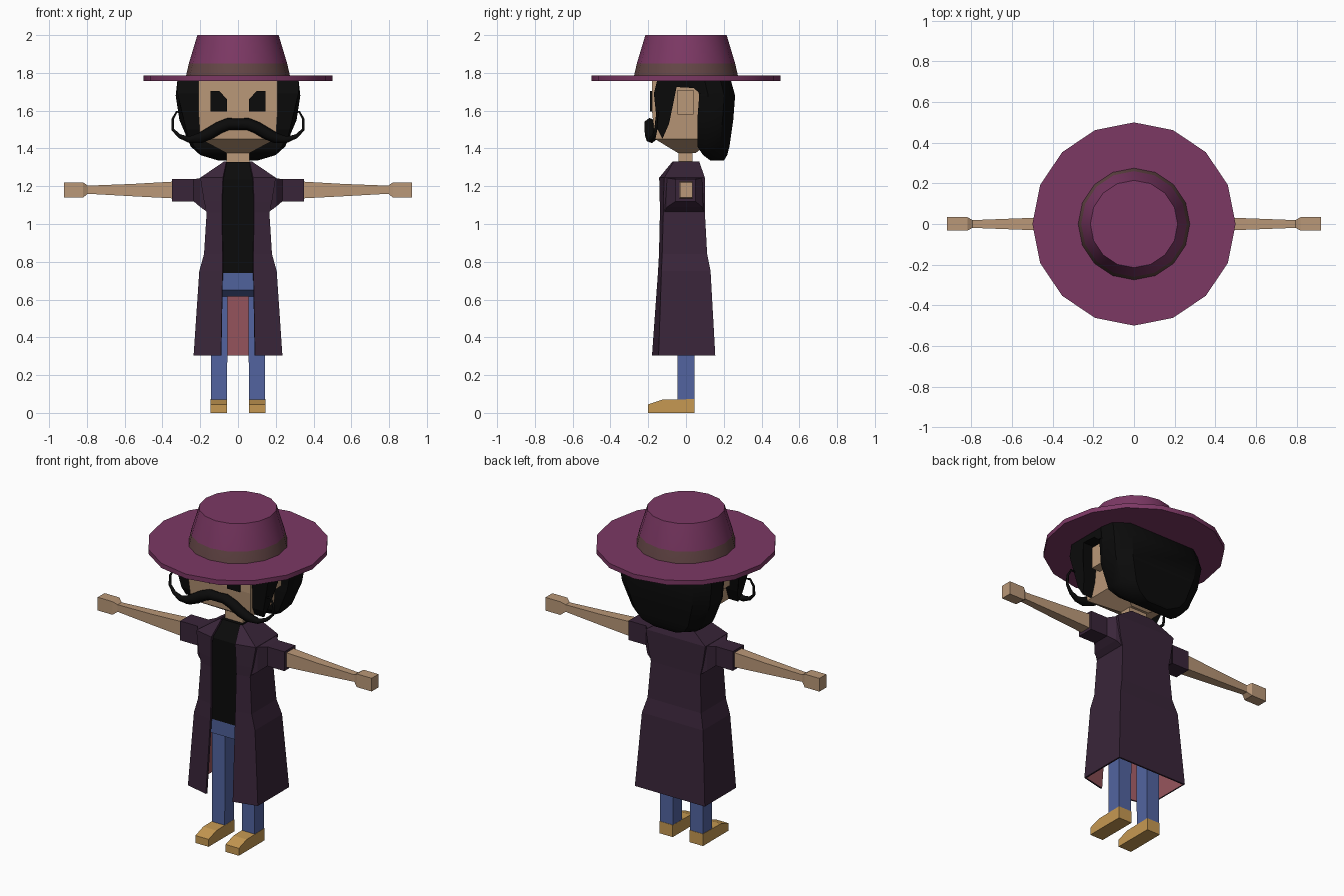
import bpy, bmesh, math

if "Cube" in bpy.data.objects:
    bpy.data.objects.remove(bpy.data.objects["Cube"])


def material(name, r, g, b):
    m = bpy.data.materials.new(name)
    lin = [((c / 255 + 0.055) / 1.055) ** 2.4 if c > 10 else c / 255 / 12.92 for c in (r, g, b)]
    m.diffuse_color = (*lin, 1)
    m.use_nodes = True
    m.node_tree.nodes["Principled BSDF"].inputs["Base Color"].default_value = m.diffuse_color
    return m


PLUM = material("plum felt", 124, 56, 100)
BAND = material("brown band", 100, 70, 70)
SKIN = material("skin", 186, 152, 120)
BLACK = material("black", 11, 11, 11)
COAT = material("dark purple coat", 57, 37, 57)
LINING = material("red lining", 152, 86, 94)
DENIM = material("blue denim", 82, 100, 160)
TAN = material("tan leather", 198, 153, 82)


def loft(name, rings, *mats, mirror=False):
    """Skin a closed solid over rings of points, optionally with a copy at -x."""
    bm = bmesh.new()
    for s in ((1, -1) if mirror else (1,)):
        loops = [[bm.verts.new((s * x, y, z)) for x, y, z in ring] for ring in rings]
        n = len(loops[0])
        for a, b in zip(loops, loops[1:]):
            for i in range(n):
                j = (i + 1) % n
                bm.faces.new((a[i], a[j], b[j], b[i]))
        bm.faces.new(loops[0])
        bm.faces.new(loops[-1])
    bmesh.ops.recalc_face_normals(bm, faces=bm.faces)
    return finish(name, bm, *mats)


def finish(name, bm, *mats):
    me = bpy.data.meshes.new(name)
    bm.to_mesh(me)
    bm.free()
    for m in mats:
        me.materials.append(m)
    ob = bpy.data.objects.new(name, me)
    bpy.context.collection.objects.link(ob)
    return ob


def smooth(ob, degrees):
    bpy.ops.object.select_all(action='DESELECT')
    ob.select_set(True)
    bpy.context.view_layer.objects.active = ob
    bpy.ops.object.shade_smooth_by_angle(angle=math.radians(degrees))


def rect_z(z, x0, x1, y0, y1):
    return [(x0, y0, z), (x1, y0, z), (x1, y1, z), (x0, y1, z)]


def rect_x(x, y0, y1, z0, z1):
    return [(x, y0, z0), (x, y1, z0), (x, y1, z1), (x, y0, z1)]


# Hat: sixteen-sided brim and tapered crown with a band
def circle(r, z):
    return [(r * math.sin(i * math.pi / 8), r * math.cos(i * math.pi / 8), z) for i in range(16)]


hat = loft("hat", [circle(r, z) for r, z in
                   [(.5, 1.757), (.5, 1.785), (.275, 1.785), (.26, 1.85), (.215, 2)]], PLUM, BAND)
for p in hat.data.polygons:
    if 1.79 < p.center.z < 1.85:
        p.material_index = 1
smooth(hat, 30)

# Head with tapered jaw, neck and ears
loft("head", [rect_z(1.375, -.06, .06, -.04, .05), rect_z(1.45, -.2, .2, -.165, .15),
              rect_z(1.6, -.21, .21, -.18, .18), rect_z(1.77, -.21, .21, -.18, .18)], SKIN)
loft("neck", [rect_z(1.28, -.06, .06, -.04, .035), rect_z(1.40, -.06, .06, -.04, .035)], SKIN)
loft("ears", [rect_x(.2, -.045, .04, 1.58, 1.71), rect_x(.265, -.045, .04, 1.58, 1.71)],
     SKIN, mirror=True)

# Eyes with slanted inner corners
eye = [(.058, 1.595), (.145, 1.595), (.145, 1.705), (.1, 1.705), (.058, 1.66)]
loft("eyes", [[(x, y, z) for x, z in eye] for y in (-.19, -.181)], BLACK, mirror=True)


# Hair: rounded mass at the back, tapering toward the nape
def hair_ring(z, w, y0, y1):
    c = (y1 - y0) * .5
    half = [(w * .93, y0), (w, y0 + c * .5), (w * .95, y1 - c * .6), (w * .7, y1)]
    return [(x, y, z) for x, y in half] + [(-x, y, z) for x, y in reversed(half)]


hair = loft("back_hair", [hair_ring(*r) for r in
                          [(1.335, .1, .13, .2), (1.365, .2, .09, .218), (1.41, .25, .06, .23),
                           (1.55, .31, .06, .25), (1.68, .33, .07, .26), (1.77, .32, .05, .235)]],
            BLACK)
smooth(hair, 35)

# Side hair arching over the ears into the sideburns
side = [(.1, 1.77), (-.15, 1.77), (-.17, 1.69), (-.15, 1.5), (-.125, 1.45), (-.09, 1.53),
        (-.065, 1.65), (-.05, 1.725), (.04, 1.72), (.075, 1.69), (.1, 1.69)]
loft("side_hair", [[(.19, y, z) for y, z in side],
                   [(.32 - max(0, 1.68 - z) * .25, y, z) for y, z in side]], BLACK, mirror=True)

# Moustache: one tapering tube with thin upward curls
path = [(.345, .03, 1.50, .008), (.31, .02, 1.465, .011), (.26, .01, 1.447, .017),
        (.2, .005, 1.455, .028), (.15, .0, 1.48, .032), (.1, 0, 1.51, .032), (.05, 0, 1.53, .032)]
tip = [(.30, .04, 1.59, .005), (.325, .04, 1.594, .006), (.346, .035, 1.555, .007)]
half = tip + path
points = [(-x, y, z, r) for x, y, z, r in half] + [(0, 0, 1.528, .03)] + half[::-1]
cu = bpy.data.curves.new("moustache", 'CURVE')
cu.dimensions = '3D'
cu.bevel_depth = 1
cu.bevel_resolution = 1
cu.use_fill_caps = True
sp = cu.splines.new('POLY')
sp.points.add(len(points) - 1)
for p, (x, y, z, r) in zip(sp.points, points):
    p.co = (x, y - .19, z, 1)
    p.radius = r
cu.materials.append(BLACK)
moustache = bpy.data.objects.new("moustache", cu)
bpy.context.collection.objects.link(moustache)
bpy.ops.object.select_all(action='DESELECT')
moustache.select_set(True)
bpy.context.view_layer.objects.active = moustache
bpy.ops.object.convert(target='MESH')

# Shirt
loft("shirt", [rect_z(.74, -.13, .13, -.125, .08), rect_z(1.0, -.12, .12, -.122, .08),
               rect_z(1.235, -.13, .13, -.124, .08), rect_z(1.328, -.067, .067, -.062, .055)], BLACK)

# Coat: open-fronted shell; columns are height, opening, half width, edge, front corner, back
coat_rows = [(.305, .09, .235, -.18, -.145, .155), (.75, .082, .205, -.148, -.13, .13),
             (.84, .082, .18, -.143, -.126, .112), (1.06, .085, .166, -.138, -.12, .1),
             (1.12, .085, .18, -.139, -.12, .1), (1.245, .08, .2, -.142, -.115, .1),
             (1.33, .062, .075, -.072, -.065, .07)]
bm = bmesh.new()
rows = [[bm.verts.new((x, y, z)) for x, y in
         [(-i, e), (-w, f), (-w, b), (w, b), (w, f), (i, e)]] for z, i, w, e, f, b in coat_rows]
for lo, hi in zip(rows, rows[1:]):
    for k in range(5):
        bm.faces.new((lo[k], hi[k], hi[k + 1], lo[k + 1]))
coat = finish("coat", bm, COAT, LINING)
shell = coat.modifiers.new("thickness", 'SOLIDIFY')
shell.thickness = .012
shell.offset = -1
shell.material_offset = 1

# Sleeves flaring into the shoulders
loft("sleeves", [rect_x(.165, -.115, .095, 1.065, 1.24), rect_x(.2, -.1, .085, 1.09, 1.243),
                 rect_x(.235, -.055, .05, 1.12, 1.237), rect_x(.35, -.055, .05, 1.12, 1.237)],
     COAT, mirror=True)

# Arms with block hands
loft("arms", [rect_x(.33, -.035, .035, 1.135, 1.225), rect_x(.56, -.028, .028, 1.147, 1.212),
              rect_x(.795, -.019, .019, 1.16, 1.203), rect_x(.82, -.032, .034, 1.14, 1.22),
              rect_x(.92, -.032, .034, 1.14, 1.22)], SKIN, mirror=True)

# Trousers: hips and straight legs
loft("hips", [rect_z(.745, -.13, .13, -.12, .085), rect_z(.65, -.14, .14, -.115, .085),
              rect_z(.615, -.14, .14, -.05, .05)], DENIM)
loft("legs", [rect_z(.06, .058, .144, -.045, .044), rect_z(.63, .055, .144, -.045, .044)],
     DENIM, mirror=True)

# Shoes with sloped toes
shoe = [(.046, 0), (-.2, 0), (-.2, .045), (-.125, .07), (.046, .073)]
loft("shoes", [[(x, y, z) for y, z in shoe] for x in (.057, .146)], TAN, mirror=True)
